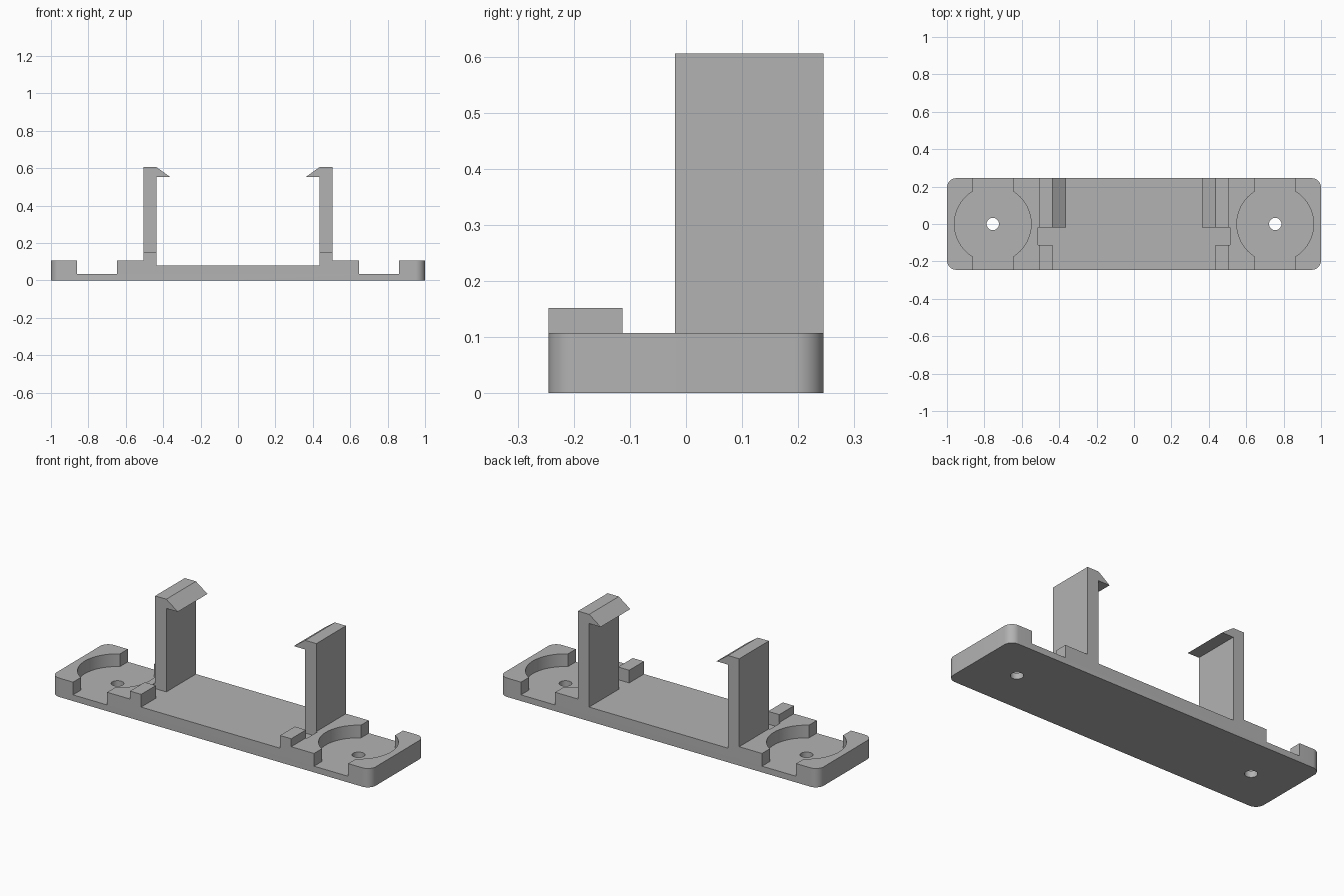
import bpy
import bmesh
import math
from mathutils import Vector

cube = bpy.data.objects.get("Cube")
if cube:
    bpy.data.objects.remove(cube, do_unlink=True)

# Main dimensions
HALF_Y = 0.245
BASE_H = 0.107
BED_H = 0.08
POCKET_H = 0.035
POCKET_X = 0.755
ARM_OUT, ARM_IN = 0.505, 0.435
CLIP_FRONT = -0.02

grey = bpy.data.materials.new("plain grey")
grey.use_nodes = True
colour = (0.45, 0.45, 0.45, 1)
grey.diffuse_color = colour
grey.node_tree.nodes["Principled BSDF"].inputs["Base Color"].default_value = colour


def finish(name, bm):
    bmesh.ops.recalc_face_normals(bm, faces=bm.faces)
    mesh = bpy.data.meshes.new(name)
    bm.to_mesh(mesh)
    bm.free()
    mesh.materials.append(grey)
    obj = bpy.data.objects.new(name, mesh)
    bpy.context.collection.objects.link(obj)
    return obj


def prism(name, outline, direction, corner_radius=0):
    """Extrude a closed outline, optionally rounding its corners."""
    bm = bmesh.new()
    face = bm.faces.new([bm.verts.new(p) for p in outline])
    out = bmesh.ops.extrude_face_region(bm, geom=[face])
    top = [v for v in out["geom"] if isinstance(v, bmesh.types.BMVert)]
    bmesh.ops.translate(bm, verts=top, vec=direction)
    if corner_radius:
        along = Vector(direction).normalized()
        edges = [e for e in bm.edges
                 if abs((e.verts[0].co - e.verts[1].co).normalized().dot(along)) > 0.99]
        bmesh.ops.bevel(bm, geom=edges, offset=corner_radius, segments=10,
                        profile=0.5, affect='EDGES')
    return finish(name, bm)


def box(name, x0, x1, y0, y1, z0, z1, corner_radius=0):
    outline = [(x0, y0, z0), (x1, y0, z0), (x1, y1, z0), (x0, y1, z0)]
    return prism(name, outline, (0, 0, z1 - z0), corner_radius)


def cylinder(name, x, radius, z0, z1, sides):
    outline = [(x + radius * math.cos(math.tau * i / sides),
                radius * math.sin(math.tau * i / sides), z0) for i in range(sides)]
    return prism(name, outline, (0, 0, z1 - z0))


def cut(target, cutter):
    mod = target.modifiers.new("cut", 'BOOLEAN')
    mod.operation = 'DIFFERENCE'
    mod.solver = 'EXACT'
    mod.object = cutter
    bpy.context.view_layer.objects.active = target
    bpy.ops.object.modifier_apply(modifier=mod.name)
    bpy.data.objects.remove(cutter, do_unlink=True)


# Base plate with rounded corners and a lowered bed
base = box("base_plate", -1, 1, -HALF_Y, HALF_Y, 0, BASE_H, 0.05)
cut(base, box("bed_cutter", -ARM_OUT, ARM_OUT, -0.4, 0.4, BED_H, 0.3))
cut(base, box("notch_cutter", -0.512, 0.512, -0.113, CLIP_FRONT, BED_H, 0.3))

# Round pockets, cross slots and screw holes at both ends
for side in (-1, 1):
    x = side * POCKET_X
    cut(base, cylinder("pocket_cutter", x, 0.205, POCKET_H, 0.3, 96))
    cut(base, box("slot_cutter", x - 0.107, x + 0.107, -0.4, 0.4, POCKET_H, 0.3))
    cut(base, cylinder("hole_cutter", x, 0.033, -0.1, 0.3, 32))

bpy.ops.object.select_all(action='DESELECT')
base.select_set(True)
bpy.context.view_layer.objects.active = base
bpy.ops.object.shade_smooth_by_angle(angle=math.radians(30))

# Hooked clip arms at the back and low stops at the front
hook = [(ARM_OUT, BED_H), (ARM_OUT, 0.605), (ARM_IN, 0.605),
        (0.363, 0.553), (ARM_IN, 0.553), (ARM_IN, BED_H)]
for name, side in (("left", 1), ("right", -1)):
    prism(name + "_clip_arm", [(side * x, CLIP_FRONT, z) for x, z in hook],
          (0, HALF_Y - CLIP_FRONT, 0))
    x0, x1 = sorted((side * ARM_IN, side * ARM_OUT))
    box(name + "_front_stop", x0, x1, -HALF_Y, -0.113, BED_H, 0.152)
